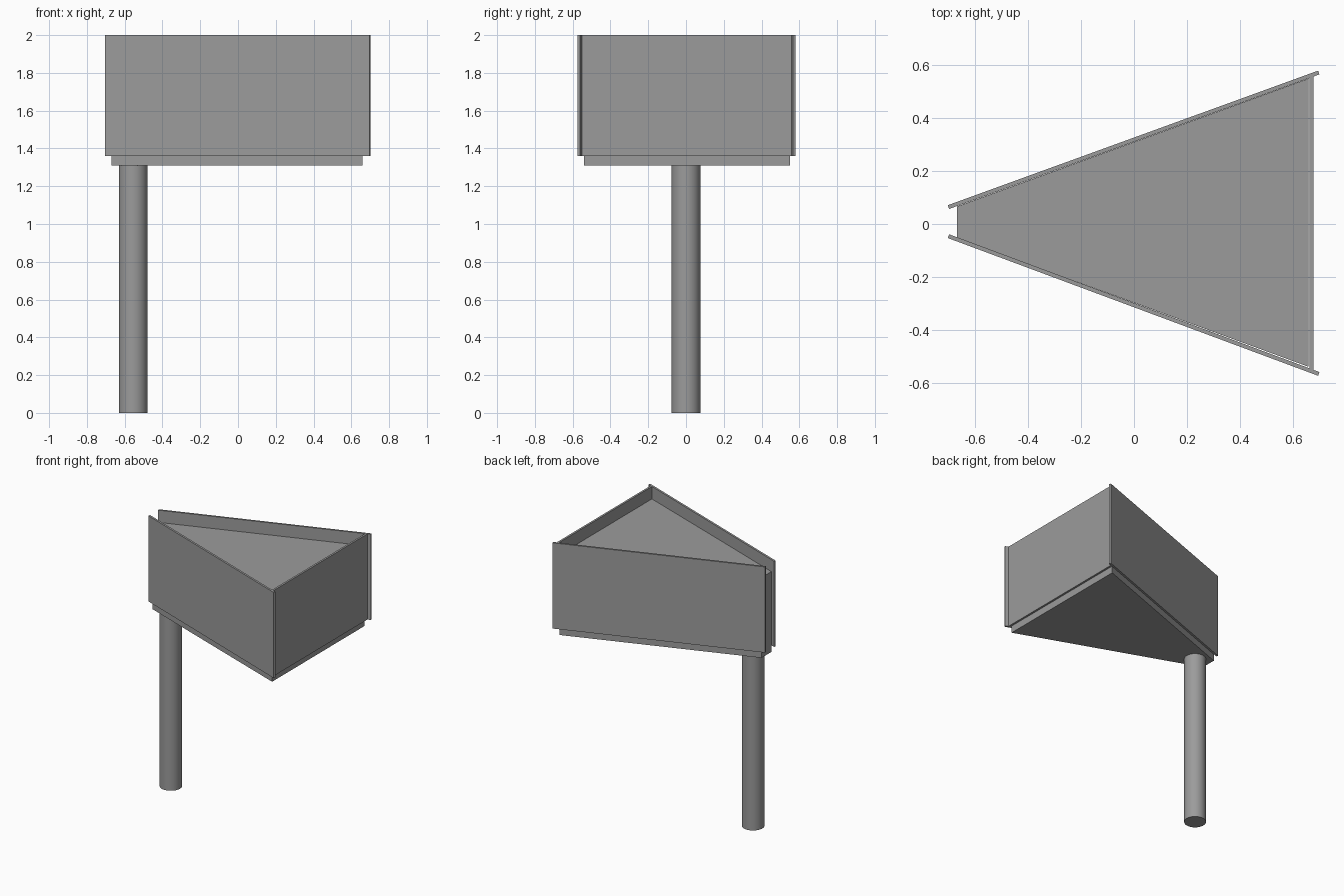
import bpy
import bmesh
from mathutils import Vector

if "Cube" in bpy.data.objects:
    bpy.data.objects.remove(bpy.data.objects["Cube"])

grey = bpy.data.materials.new("plain grey")
grey.use_nodes = True
colour = (0.33, 0.33, 0.33, 1)
grey.diffuse_color = colour
grey.node_tree.nodes["Principled BSDF"].inputs["Base Color"].default_value = colour


def prism(name, outline, bottom, top):
    """Extrude a plan outline between two heights."""
    bm = bmesh.new()
    base = bm.faces.new([bm.verts.new((x, y, bottom)) for x, y in outline])
    side = bmesh.ops.extrude_face_region(bm, geom=[base])["geom"]
    verts = [v for v in side if isinstance(v, bmesh.types.BMVert)]
    bmesh.ops.translate(bm, verts=verts, vec=(0, 0, top - bottom))
    bmesh.ops.recalc_face_normals(bm, faces=bm.faces)
    mesh = bpy.data.meshes.new(name)
    bm.to_mesh(mesh)
    bm.free()
    mesh.materials.append(grey)
    obj = bpy.data.objects.new(name, mesh)
    bpy.context.collection.objects.link(obj)
    return obj


def panel(name, start, end, thickness=0.015):
    """Thin upright board whose plan centre line runs from start to end."""
    a, b = Vector(start), Vector(end)
    side = (b - a).orthogonal().normalized() * thickness / 2
    return prism(name, [a + side, b + side, b - side, a - side], 1.36, 2.0)


# Wedge-shaped body, slightly recessed below the panel tops
prism("sign_body", [(-0.67, -0.052), (0.66, -0.54), (0.66, 0.55), (-0.67, 0.066)],
      1.31, 1.91)

# Two long side boards and the board across the wide end
panel("back_panel", (-0.702, 0.064), (0.699, 0.573))
panel("front_panel", (-0.702, -0.046), (0.699, -0.567))
panel("end_panel", (0.671, -0.553), (0.671, 0.558))

# Round post under the narrow end
bpy.ops.mesh.primitive_cylinder_add(vertices=48, radius=0.076, depth=1.31,
                                    location=(-0.555, 0, 0.655))
post = bpy.context.object
post.name = "post"
post.data.materials.append(grey)
bpy.ops.object.shade_smooth_by_angle()
